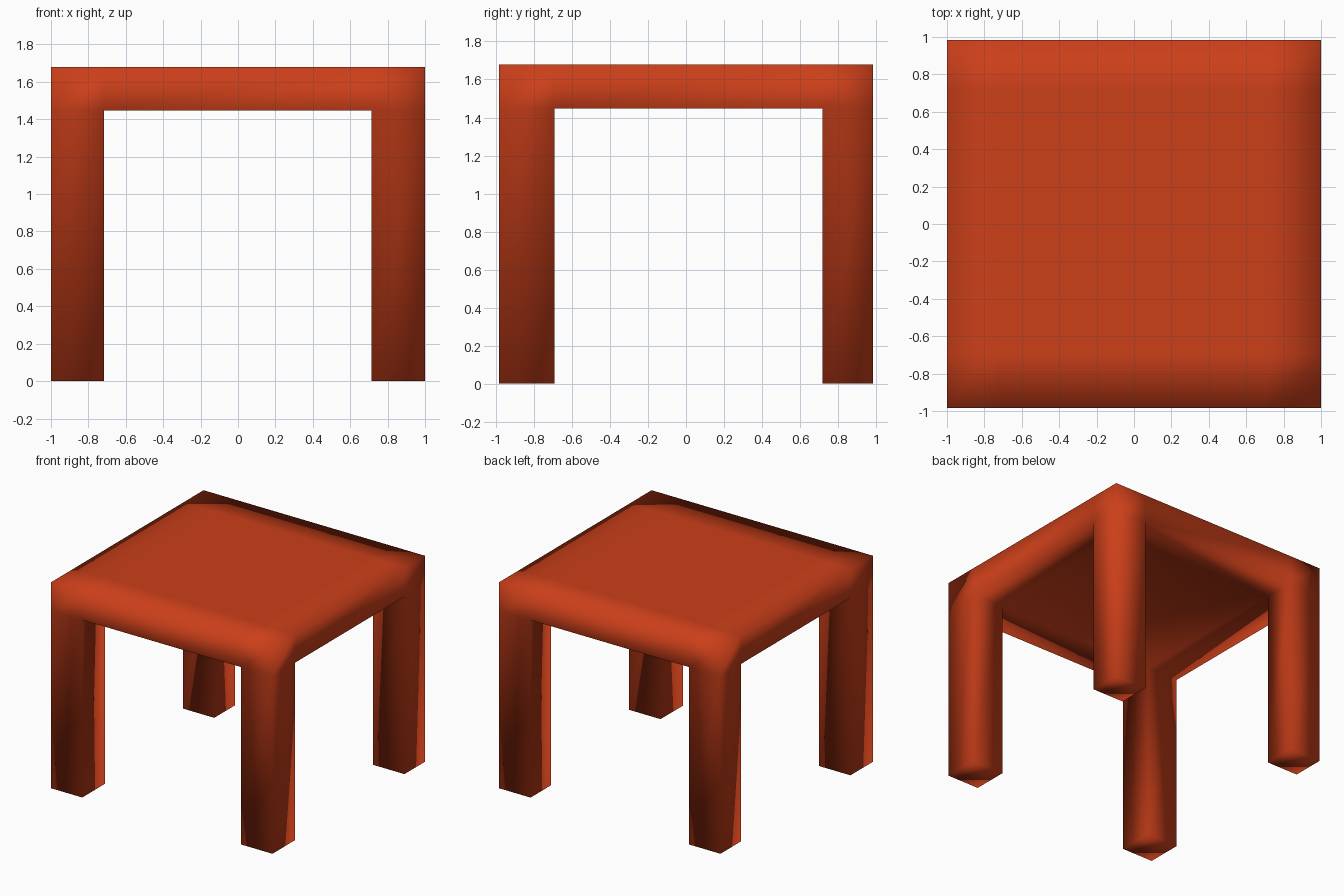
import bpy
import bmesh

if "Cube" in bpy.data.objects:
    bpy.data.objects.remove(bpy.data.objects["Cube"])

# Grid lines: outer edges and the inner sides of the legs
XS = (-1.0, -0.717, 0.714, 1.0)
YS = (-0.984, -0.692, 0.718, 0.984)
Z_FLOOR, Z_UNDER, Z_TOP = 0.0, 1.448, 1.68

bm = bmesh.new()

# Underside of the top as a 3 x 3 patch
verts = [[bm.verts.new((x, y, Z_UNDER)) for x in XS] for y in YS]
cells = {}
for j in range(3):
    for i in range(3):
        cells[i, j] = bm.faces.new((verts[j][i], verts[j][i + 1],
                                    verts[j + 1][i + 1], verts[j + 1][i]))


def extrude_to(faces, z, keep):
    """Extrude faces to height z, optionally keeping the starting faces."""
    geom = bmesh.ops.extrude_face_region(bm, geom=faces, use_keep_orig=keep)["geom"]
    for v in geom:
        if isinstance(v, bmesh.types.BMVert):
            v.co.z = z
    if not keep:
        bmesh.ops.delete(bm, geom=[f for f in faces if f.is_valid], context='FACES')


# Thick slab, then a leg pulled down from each corner cell
extrude_to(list(cells.values()), Z_TOP, True)
for key in ((0, 0), (2, 0), (0, 2), (2, 2)):
    extrude_to([cells[key]], Z_FLOOR, False)

bmesh.ops.recalc_face_normals(bm, faces=bm.faces)
for f in bm.faces:
    f.smooth = True

mesh = bpy.data.meshes.new("table")
bm.to_mesh(mesh)
bm.free()
table = bpy.data.objects.new("table", mesh)
bpy.context.collection.objects.link(table)

# Red-orange paint
paint = bpy.data.materials.new("red_paint")
paint.diffuse_color = (0.6, 0.05, 0.01, 1.0)
paint.use_nodes = True
paint.node_tree.nodes["Principled BSDF"].inputs["Base Color"].default_value = paint.diffuse_color
mesh.materials.append(paint)
